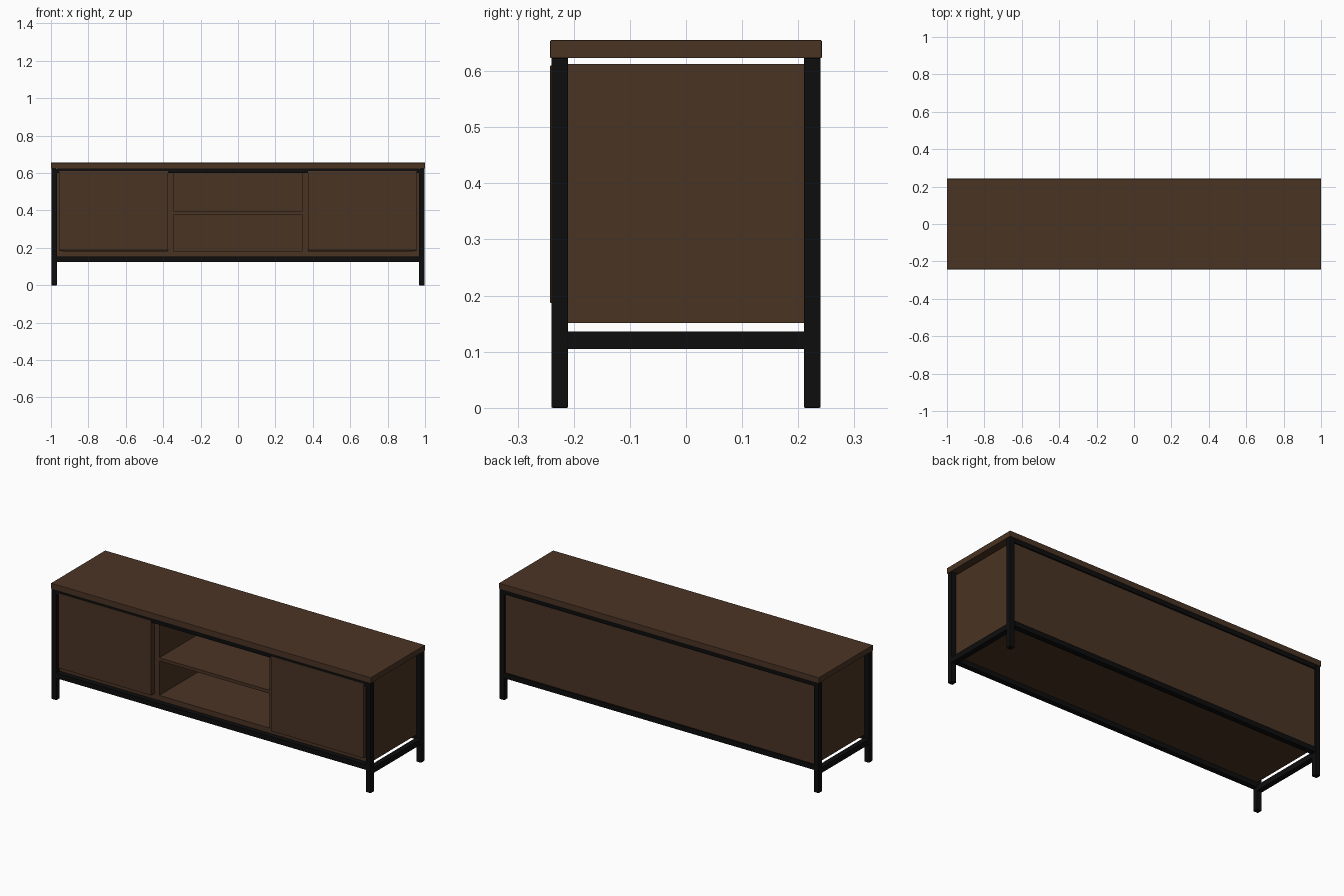
import bpy

if "Cube" in bpy.data.objects:
    bpy.data.objects.remove(bpy.data.objects["Cube"])


def material(name, rgb):
    m = bpy.data.materials.new(name)
    m.diffuse_color = (*rgb, 1)
    m.use_nodes = True
    m.node_tree.nodes["Principled BSDF"].inputs["Base Color"].default_value = m.diffuse_color
    return m


WOOD = material("dark_walnut", (0.068, 0.034, 0.017))
METAL = material("black_metal", (0.004, 0.004, 0.004))


def box(name, x, y, z, mat, bevel=0.0):
    """Box from (min, max) ranges, optionally with softened edges."""
    lo, hi = zip(x, y, z)
    bpy.ops.mesh.primitive_cube_add(size=1, location=[(a + b) / 2 for a, b in zip(lo, hi)])
    ob = bpy.context.object
    ob.name = name
    ob.scale = [b - a for a, b in zip(lo, hi)]
    bpy.ops.object.transform_apply(location=False, rotation=False, scale=True)
    ob.data.materials.append(mat)
    if bevel:
        mod = ob.modifiers.new("soft_edges", 'BEVEL')
        mod.width = bevel
        mod.segments = 2
    return ob


def span(s, a, b):
    """Range a..b mirrored to side s."""
    return tuple(sorted((s * a, s * b)))


LEG_IN, CASE_X = 0.968, 0.968     # inner faces of legs / outer faces of case
Y_OUT, Y_IN = 0.240, 0.210        # frame depth

# Top board
box("top_board", (-1, 1), (-0.242, 0.242), (0.623, 0.655), WOOD, 0.0015)

# Metal frame
for sy, depth in ((-1, "front"), (1, "back")):
    y = span(sy, Y_IN, Y_OUT)
    for sx, side in ((-1, "left"), (1, "right")):
        box(f"{depth}_{side}_leg", span(sx, LEG_IN, 0.998), y, (0, 0.623), METAL, 0.002)
    box(f"{depth}_upper_rail", (-LEG_IN, LEG_IN), y, (0.599, 0.623), METAL)
    box(f"{depth}_lower_rail", (-LEG_IN, LEG_IN), y, (0.125, 0.154), METAL)

# Side rails, side panels, dividers and doors, mirrored left and right
for s, side in ((-1, "left"), (1, "right")):
    box(f"{side}_side_rail", span(s, LEG_IN, 0.998), (-Y_IN, Y_IN), (0.105, 0.136), METAL)
    box(f"{side}_side_panel", span(s, 0.938, CASE_X), (-Y_IN, Y_IN), (0.183, 0.613), WOOD)
    box(f"{side}_divider", span(s, 0.345, 0.375), (-Y_IN, 0.20), (0.183, 0.613), WOOD)
    box(f"{side}_door", span(s, 0.374, 0.954), (-0.242, -0.211), (0.187, 0.610), WOOD, 0.001)

# Case bottom, open shelf and back panel
box("case_bottom", (-CASE_X, CASE_X), (-Y_IN, Y_IN), (0.151, 0.183), WOOD)
box("middle_shelf", (-0.345, 0.345), (-Y_IN, 0.20), (0.378, 0.396), WOOD)
box("back_panel", (-LEG_IN, LEG_IN), (0.20, 0.232), (0.154, 0.610), WOOD)
